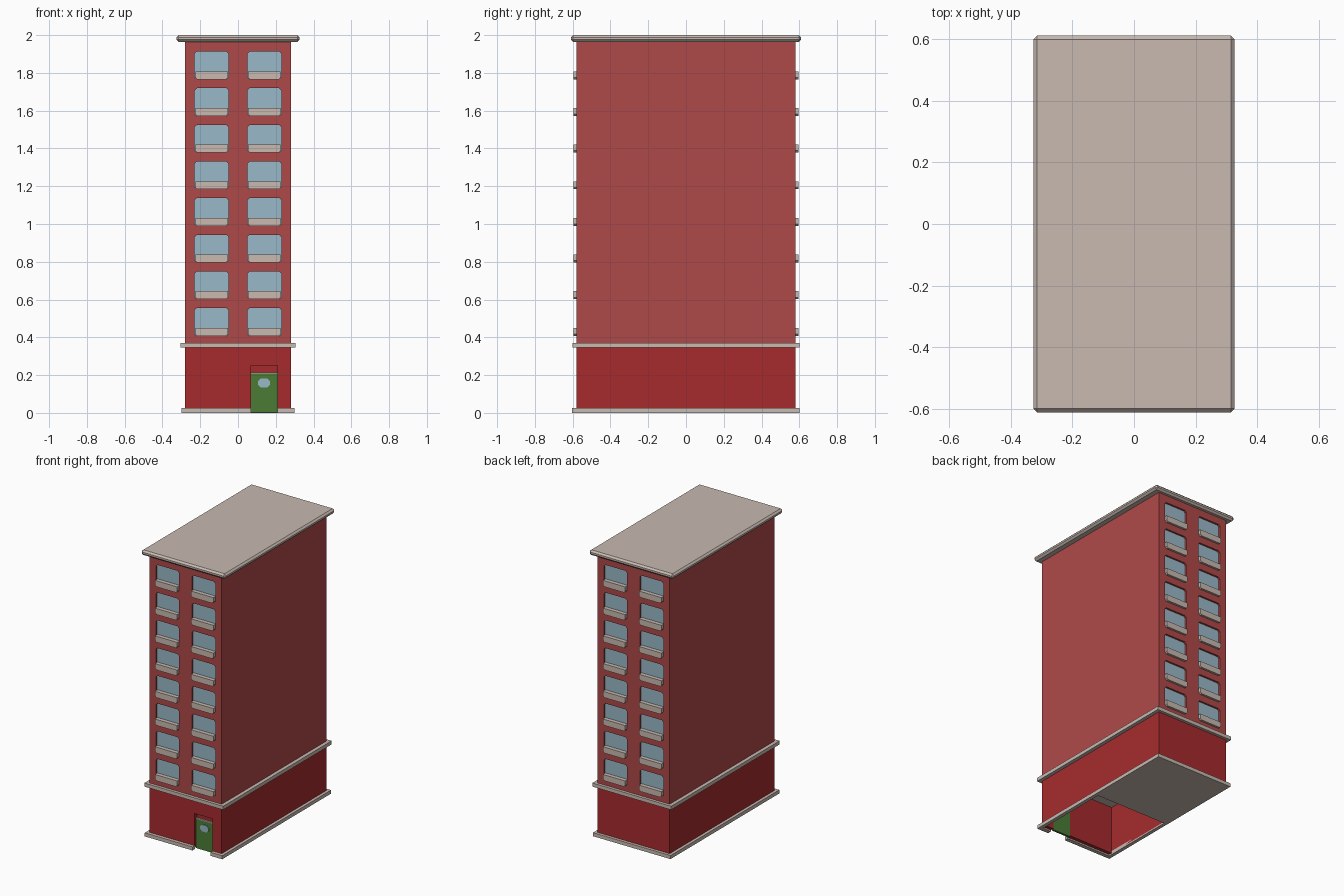
import bpy, bmesh

if "Cube" in bpy.data.objects:
    bpy.data.objects.remove(bpy.data.objects["Cube"])


def material(name, rgb):
    m = bpy.data.materials.new(name)
    m.diffuse_color = (*rgb, 1)
    m.use_nodes = True
    m.node_tree.nodes["Principled BSDF"].inputs["Base Color"].default_value = m.diffuse_color
    return m


BRICK = material("upper_red", (0.43, 0.066, 0.066))
DARK = material("ground_red", (0.38, 0.024, 0.027))
STONE = material("pale_stone", (0.58, 0.49, 0.44))
GLASS = material("window_blue", (0.32, 0.48, 0.58))
GREEN = material("door_green", (0.07, 0.2, 0.035))


def finish(name, bm, mat):
    bmesh.ops.recalc_face_normals(bm, faces=bm.faces)
    me = bpy.data.meshes.new(name)
    bm.to_mesh(me)
    bm.free()
    me.materials.append(mat)
    ob = bpy.data.objects.new(name, me)
    bpy.context.collection.objects.link(ob)
    return ob


def add_prism(bm, pts, y0, y1):
    """Extrude an x-z outline from y0 to y1."""
    a = [bm.verts.new((x, y0, z)) for x, z in pts]
    b = [bm.verts.new((x, y1, z)) for x, z in pts]
    n = len(pts)
    bm.faces.new(a)
    bm.faces.new(b[::-1])
    for i in range(n):
        bm.faces.new((a[i], b[i], b[(i + 1) % n], a[(i + 1) % n]))


def add_box(bm, x0, x1, y0, y1, z0, z1):
    add_prism(bm, [(x0, z0), (x1, z0), (x1, z1), (x0, z1)], y0, y1)


def boxes(name, mat, *dims):
    bm = bmesh.new()
    for d in dims:
        add_box(bm, *d)
    return finish(name, bm, mat)


def chamfered(x0, x1, z0, z1, c, top=True):
    pts = [(x0, z0 + c), (x0 + c, z0), (x1 - c, z0), (x1, z0 + c)]
    if top:
        return pts + [(x1, z1 - c), (x1 - c, z1), (x0 + c, z1), (x0, z1 - c)]
    return pts + [(x1, z1), (x0, z1)]


# Windows on front and back: openings, panes and sills
cut, panes, sills = bmesh.new(), bmesh.new(), bmesh.new()
for side in (-1, 1):
    for xc in (-0.14, 0.14):
        for row in range(8):
            z = 0.408 + row * 0.194
            outline = chamfered(xc - 0.09, xc + 0.09, z, z + 0.147, 0.012)
            add_prism(cut, outline, side * 0.565, side * 0.62)
            add_prism(panes, outline, side * 0.562, side * 0.567)
            add_prism(sills, chamfered(xc - 0.086, xc + 0.086, z, z + 0.042, 0.01, False),
                      side * 0.565, side * 0.595)
cutter = finish("window_cutter", cut, GLASS)
cutter.hide_render = True
cutter.hide_viewport = True
finish("window_panes", panes, GLASS)
finish("window_sills", sills, STONE)

# Upper storeys
body = boxes("upper_storeys", BRICK, (-0.28, 0.28, -0.58, 0.58, 0.36, 1.975))
mod = body.modifiers.new("window_openings", 'BOOLEAN')
mod.operation = 'DIFFERENCE'
mod.object = cutter
mod.solver = 'EXACT'

# Ground floor walls with a doorway
boxes("ground_floor_walls", DARK,
      (-0.28, -0.275, -0.55, 0.575, 0.01, 0.36),
      (0.275, 0.28, -0.55, 0.575, 0.01, 0.36),
      (-0.28, 0.28, 0.575, 0.58, 0.01, 0.36),
      (-0.28, 0.07, -0.58, -0.55, 0.01, 0.36),
      (0.21, 0.28, -0.58, -0.55, 0.01, 0.36),
      (0.07, 0.21, -0.58, -0.55, 0.25, 0.36),
      (0.07, 0.21, -0.555, -0.55, 0.212, 0.25))

# Door with rounded pane and pale top strip
boxes("door", GREEN, (0.07, 0.21, -0.565, -0.55, 0.003, 0.208))
boxes("door_top_strip", STONE, (0.07, 0.21, -0.567, -0.55, 0.208, 0.214))
bm = bmesh.new()
add_prism(bm, chamfered(0.105, 0.17, 0.135, 0.182, 0.015), -0.57, -0.564)
finish("door_pane", bm, GLASS)

# Storey band
boxes("storey_band", STONE, (-0.305, 0.305, -0.6, 0.6, 0.346, 0.371))

# Base: solid slab at the back, open-bottomed skirting at the front
boxes("base_trim", STONE,
      (-0.3, 0.3, -0.03, 0.6, 0.0, 0.025),
      (-0.3, -0.275, -0.603, -0.03, 0.0, 0.025),
      (0.275, 0.3, -0.603, -0.03, 0.0, 0.025),
      (-0.275, 0.07, -0.603, -0.575, 0.0, 0.025),
      (0.21, 0.275, -0.603, -0.575, 0.0, 0.025))

# Roof slab with bevelled rim
roof = boxes("roof_slab", STONE, (-0.326, 0.326, -0.61, 0.61, 1.964, 2.0))
bev = roof.modifiers.new("rim", 'BEVEL')
bev.width = 0.012
bev.segments = 1
